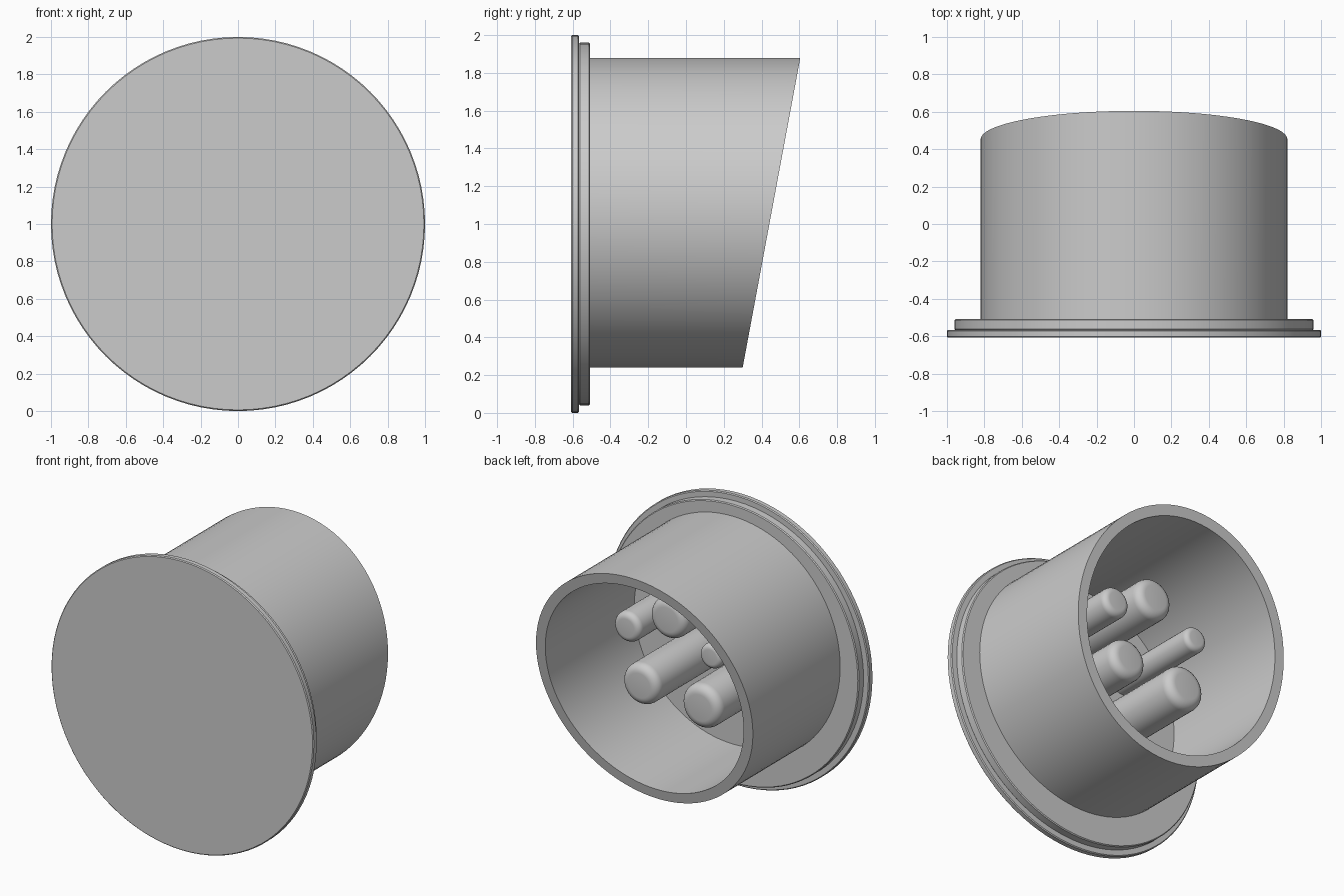
import bpy, bmesh, math

if "Cube" in bpy.data.objects:
    bpy.data.objects.remove(bpy.data.objects["Cube"])

SLOPE = (0.605 - 0.30) / (1.88 - 0.24)   # slant of the open rim


def lathe(name, profile, cx, cz, segs=64, closed=False, slant=()):
    """Revolve (radius, y) points about a y-parallel axis; slanted points lean with z."""
    bm = bmesh.new()
    rings = []
    for i, (r, y) in enumerate(profile):
        ring = []
        for k in range(segs):
            a = 2 * math.pi * k / segs
            dz = r * math.sin(a)
            lean = SLOPE * dz if i in slant else 0
            ring.append(bm.verts.new((cx + r * math.cos(a), y + lean, cz + dz)))
        rings.append(ring)
    n = len(rings)
    for i in range(n if closed else n - 1):
        p, q = rings[i], rings[(i + 1) % n]
        for k in range(segs):
            j = (k + 1) % segs
            bm.faces.new((p[k], p[j], q[j], q[k]))
    if not closed:
        bm.faces.new(rings[0])
        bm.faces.new(rings[-1])
    bmesh.ops.recalc_face_normals(bm, faces=bm.faces)
    mesh = bpy.data.meshes.new(name)
    bm.to_mesh(mesh)
    bm.free()
    ob = bpy.data.objects.new(name, mesh)
    bpy.context.collection.objects.link(ob)
    bpy.ops.object.select_all(action='DESELECT')
    ob.select_set(True)
    bpy.context.view_layer.objects.active = ob
    bpy.ops.object.shade_smooth_by_angle(angle=math.radians(35))
    return ob


def disc(name, r, y0, y1, b=0.006):
    lathe(name, [(r - b, y0), (r, y0 + b), (r, y1 - b), (r - b, y1)], 0, 1, 96)


# Front cover plate and the slightly smaller flange behind it
disc("cover_plate", 1.0, -0.608, -0.566)
disc("flange", 0.96, -0.568, -0.508)

# Hollow sleeve with a slanted open rim
lathe("sleeve", [(0.82, -0.52), (0.82, 0.4525), (0.75, 0.4525), (0.75, -0.52)],
      0, 1.06, 96, closed=True, slant=(1, 2))

# Contact pins with rounded tips: x, z, radius
PINS = [(0.31, 1.30, 0.103), (0.0, 1.44, 0.14), (0.21, 0.93, 0.14),
        (-0.25, 0.90, 0.15), (-0.33, 1.27, 0.085)]
TIP_Y = 0.21
for n, (x, z, r) in enumerate(PINS, 1):
    f = 0.4 * r
    tip = [(r - f + f * math.cos(t), TIP_Y - f + f * math.sin(t))
           for t in (math.pi / 2 * i / 6 for i in range(7))]
    lathe(f"contact_pin_{n}", [(r, -0.52)] + tip, x, z, 32)
